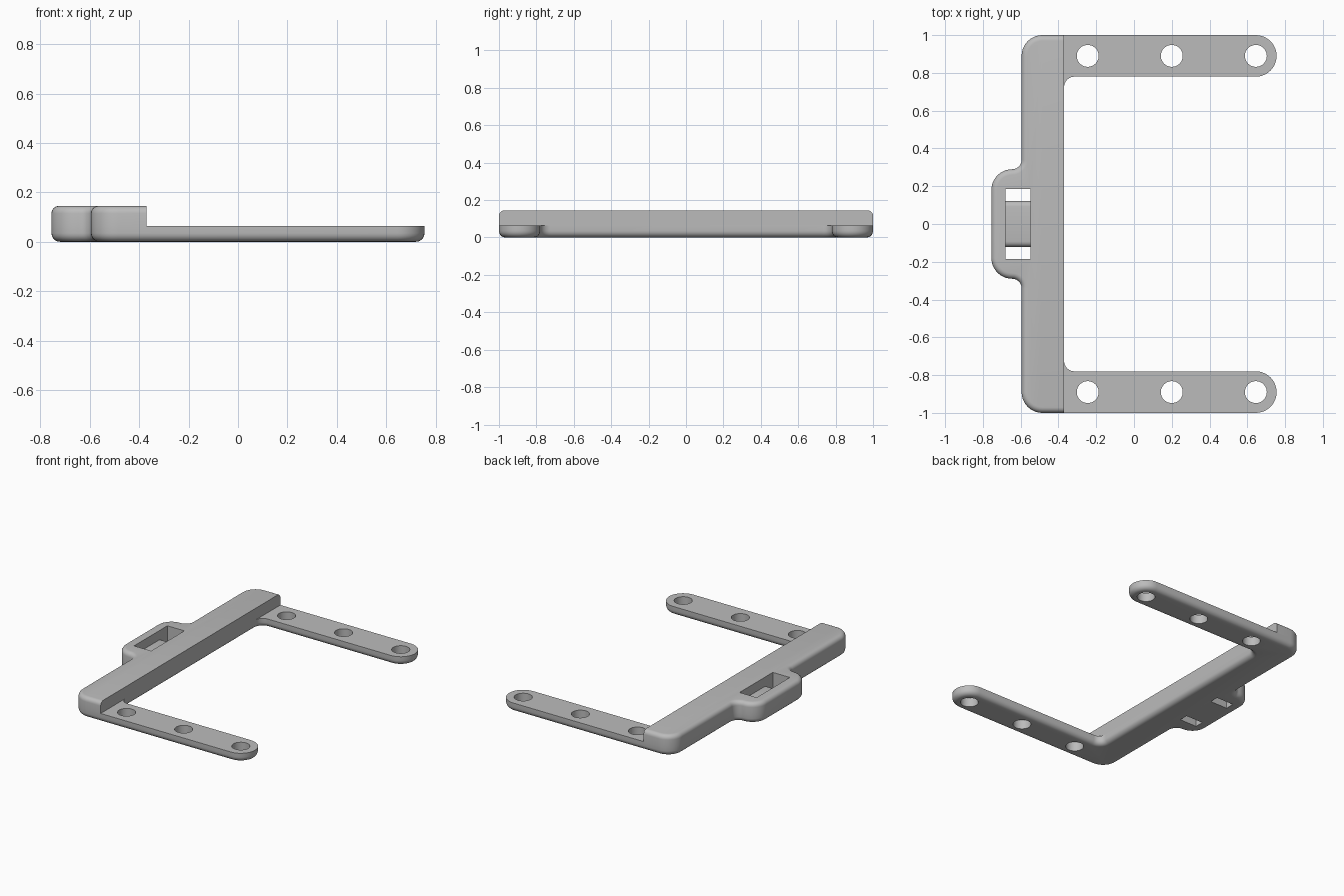
import bpy, bmesh, math
from mathutils import Vector

if "Cube" in bpy.data.objects:
    bpy.data.objects.remove(bpy.data.objects["Cube"], do_unlink=True)

grey = bpy.data.materials.new("matte grey")
grey.use_nodes = True
grey.diffuse_color = (0.5, 0.5, 0.5, 1)
grey.node_tree.nodes["Principled BSDF"].inputs["Base Color"].default_value = (0.5, 0.5, 0.5, 1)

STEP_X, STEP_Z, TOP_Z = -0.37, 0.063, 0.145
ARM_Y, ARM_IN = 0.89, 0.78


def rounded(corners, steps=10):
    """Outline from (x, y, radius) corners, each rounded by an arc."""
    pts = []
    for i, (x, y, r) in enumerate(corners):
        p = Vector((x, y))
        a = (Vector(corners[i - 1][:2]) - p).normalized()
        b = (Vector(corners[(i + 1) % len(corners)][:2]) - p).normalized()
        if r == 0:
            arc = [p]
        else:
            # all corners are right angles
            centre = p + (a + b) * r
            arc = [centre - b * r * math.cos(t) - a * r * math.sin(t)
                   for t in (k * math.pi / 2 / steps for k in range(steps + 1))]
        for q in arc:
            if not pts or (q - pts[-1]).length > 1e-4:
                pts.append(q)
    return pts


def prism(name, pts, z0, z1, bevel=0, pick=None):
    """Extruded outline; edges chosen by pick are rounded over."""
    bm = bmesh.new()
    face = bm.faces.new([bm.verts.new((p.x, p.y, z0)) for p in pts])
    new = bmesh.ops.extrude_face_region(bm, geom=[face])["geom"]
    bmesh.ops.translate(bm, vec=(0, 0, z1 - z0),
                        verts=[v for v in new if isinstance(v, bmesh.types.BMVert)])
    bmesh.ops.recalc_face_normals(bm, faces=bm.faces)
    if pick:
        edges = [e for e in bm.edges if pick(e.verts[0].co, e.verts[1].co)]
        bmesh.ops.bevel(bm, geom=edges, offset=bevel, segments=5, profile=0.5,
                        affect='EDGES', clamp_overlap=False)
    mesh = bpy.data.meshes.new(name)
    bm.to_mesh(mesh)
    bm.free()
    mesh.materials.append(grey)
    obj = bpy.data.objects.new(name, mesh)
    bpy.context.collection.objects.link(obj)
    return obj


def box(x0, x1, y0, y1):
    return [Vector(p) for p in ((x0, y0), (x1, y0), (x1, y1), (x0, y1))]


def activate(obj):
    bpy.ops.object.select_all(action='DESELECT')
    obj.select_set(True)
    bpy.context.view_layer.objects.active = obj


def cut(obj, cutter):
    mod = obj.modifiers.new("cut", 'BOOLEAN')
    mod.operation, mod.solver, mod.object = 'DIFFERENCE', 'EXACT', cutter
    activate(obj)
    bpy.ops.object.modifier_apply(modifier=mod.name)


# Outer side of the spine with the buckle bump, from back to front
outer = [(-0.595, 1, 0.11), (-0.595, 0.29, 0.05), (-0.755, 0.29, 0.11)]
outer += [(x, -y, r) for x, y, r in reversed(outer)]

# Arm: outer and inner end corners, then inner fillet at the spine
arm = [(STEP_X, ARM_IN, 0.055), (0.755, ARM_IN, 0.11), (0.755, 1, 0.11)]
front_arm = [(x, -y, r) for x, y, r in reversed(arm)]

# Lower U-shaped frame, rounded along the bottom
frame = prism("lower_frame", rounded(outer + front_arm + arm), 0, STEP_Z, 0.035,
              lambda a, b: max(a.z, b.z) < 1e-5)

# Raised spine, rounded on top except along the straight inner step
spine = prism("raised_spine", rounded(outer + [(STEP_X, -1, 0), (STEP_X, 1, 0)]),
              STEP_Z, TOP_Z, 0.03,
              lambda a, b: min(a.z, b.z) > TOP_Z - 1e-5 and min(a.x, b.x) < STEP_X - 1e-4)

# Screw holes through both arms
circle = [Vector((math.cos(t), math.sin(t))) * 0.058
          for t in (k * math.tau / 40 for k in range(40))]
for side in (-1, 1):
    for x in (-0.245, 0.2, 0.645):
        hole = prism("hole_cutter", [p + Vector((x, side * ARM_Y)) for p in circle], -0.1, 0.2)
        cut(frame, hole)
        bpy.data.objects.remove(hole, do_unlink=True)

# Strap slot through the bump
slot = prism("slot_cutter", box(-0.68, -0.547, -0.185, 0.185), -0.1, 0.3)
for part in (frame, spine):
    cut(part, slot)
bpy.data.objects.remove(slot, do_unlink=True)

# Strap bridge across the slot, with rounded upper edges
bridge = prism("strap_bridge", box(-0.68, -0.547, -0.122, 0.122), 0, 0.08, 0.03,
               lambda a, b: min(a.z, b.z) > 0.079 and abs(a.y - b.y) < 1e-5)

for part in (frame, spine, bridge):
    activate(part)
    bpy.ops.object.shade_smooth_by_angle(angle=math.radians(30))
